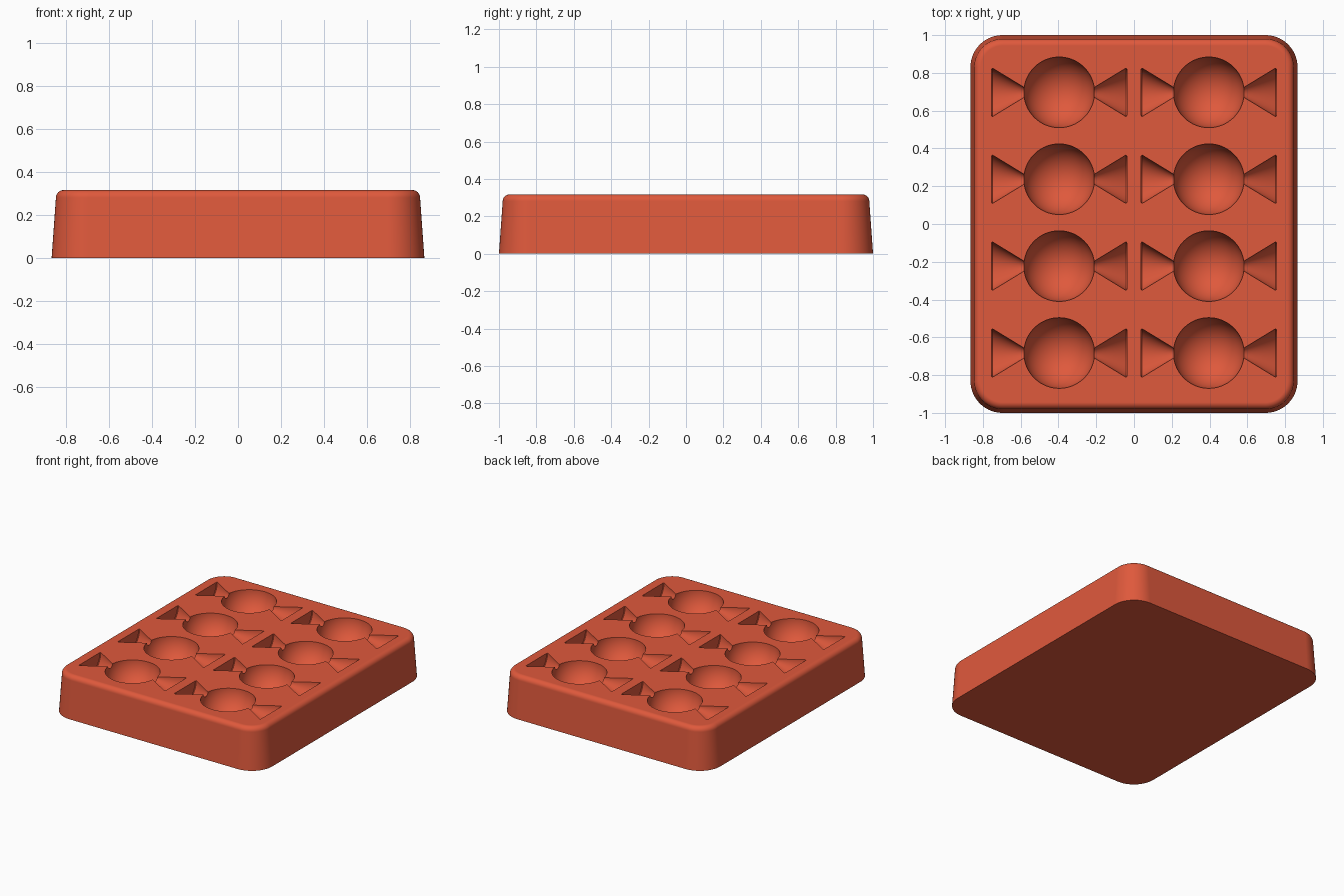
import bpy
import bmesh
from math import pi, sin, cos, sqrt

cube = bpy.data.objects.get("Cube")
if cube:
    bpy.data.objects.remove(cube, do_unlink=True)

HALF_X, HALF_Y, TOP = 0.866, 1.0, 0.317
CORNER, FILLET = 0.17, 0.036
BALL_R, TAIL_R, TAIL_END, WAIST_R = 0.187, 0.128, 0.358, 0.026
SEGMENTS = 96

red = bpy.data.materials.new("terracotta_red")
red.use_nodes = True
colour = (0.74, 0.1, 0.045, 1)
red.diffuse_color = colour
red.node_tree.nodes["Principled BSDF"].inputs["Base Color"].default_value = colour


def make_object(name, bm):
    bmesh.ops.recalc_face_normals(bm, faces=bm.faces)
    mesh = bpy.data.meshes.new(name)
    bm.to_mesh(mesh)
    bm.free()
    mesh.materials.append(red)
    obj = bpy.data.objects.new(name, mesh)
    bpy.context.collection.objects.link(obj)
    return obj


def bridge(bm, a, b):
    n = len(a)
    for i in range(n):
        j = (i + 1) % n
        bm.faces.new((a[i], a[j], b[j], b[i]))


def rounded_ring(bm, inset, z, steps=14):
    """Rounded rectangle outline, shrunk by inset."""
    r = CORNER - inset
    cx, cy = HALF_X - CORNER, HALF_Y - CORNER
    ring = []
    for k, (sx, sy) in enumerate(((1, 1), (-1, 1), (-1, -1), (1, -1))):
        for i in range(steps + 1):
            a = (k + i / steps) * pi / 2
            ring.append(bm.verts.new((sx * cx + r * cos(a), sy * cy + r * sin(a), z)))
    return ring


# Tray body: drafted walls with a rounded top edge
bm = bmesh.new()
draft = 0.02
sections = [(0, 0)]
for i in range(9):
    a = i / 8 * pi / 2
    sections.append((draft + FILLET * (1 - cos(a)), TOP - FILLET + FILLET * sin(a)))
rings = [rounded_ring(bm, *s) for s in sections]
for a, b in zip(rings, rings[1:]):
    bridge(bm, a, b)
bm.faces.new(rings[0])
bm.faces.new(rings[-1])
tray = make_object("candy_mould_tray", bm)

# Wrapped candy profile (along x, radius): ball in the middle, flared tail each side
waist_x = sqrt(BALL_R ** 2 - WAIST_R ** 2)
waist_angle = pi / 2 - sin(WAIST_R / BALL_R)
half = [(BALL_R * sin(waist_angle * i / 24), BALL_R * cos(waist_angle * i / 24))
        for i in range(1, 24)]
half += [(waist_x, WAIST_R), (TAIL_END - 0.01, TAIL_R - 0.003),
         (TAIL_END - 0.004, TAIL_R), (TAIL_END, TAIL_R - 0.005)]
profile = [(-x, r) for x, r in reversed(half)] + [(0, BALL_R)] + half


def add_candy(bm, cx, cy):
    """Revolve the candy profile about a line lying in the top face."""
    loops = []
    for x, r in profile:
        loops.append([bm.verts.new((cx + x, cy + r * cos(t), TOP + r * sin(t)))
                      for t in ((k + 0.5) * 2 * pi / SEGMENTS for k in range(SEGMENTS))])
    for a, b in zip(loops, loops[1:]):
        bridge(bm, a, b)
    bm.faces.new(loops[0])
    bm.faces.new(loops[-1])


# Eight candy hollows in two columns and four rows
bm = bmesh.new()
for cx in (-0.396, 0.396):
    for row in range(4):
        add_candy(bm, cx, 0.697 - 0.46 * row)
cutter = make_object("candy_cutter", bm)
cutter.hide_render = True

bpy.ops.object.select_all(action="DESELECT")
tray.select_set(True)
bpy.context.view_layer.objects.active = tray
cut = tray.modifiers.new("hollows", "BOOLEAN")
cut.operation = "DIFFERENCE"
cut.solver = "EXACT"
cut.object = cutter
bpy.ops.object.modifier_apply(modifier=cut.name)
bpy.data.objects.remove(cutter, do_unlink=True)

# Smooth curves with crisp hollow rims and a flat top
bpy.ops.object.shade_smooth_by_angle(angle=pi / 6)
weighted = tray.modifiers.new("flat_top_normals", "WEIGHTED_NORMAL")
weighted.keep_sharp = True
